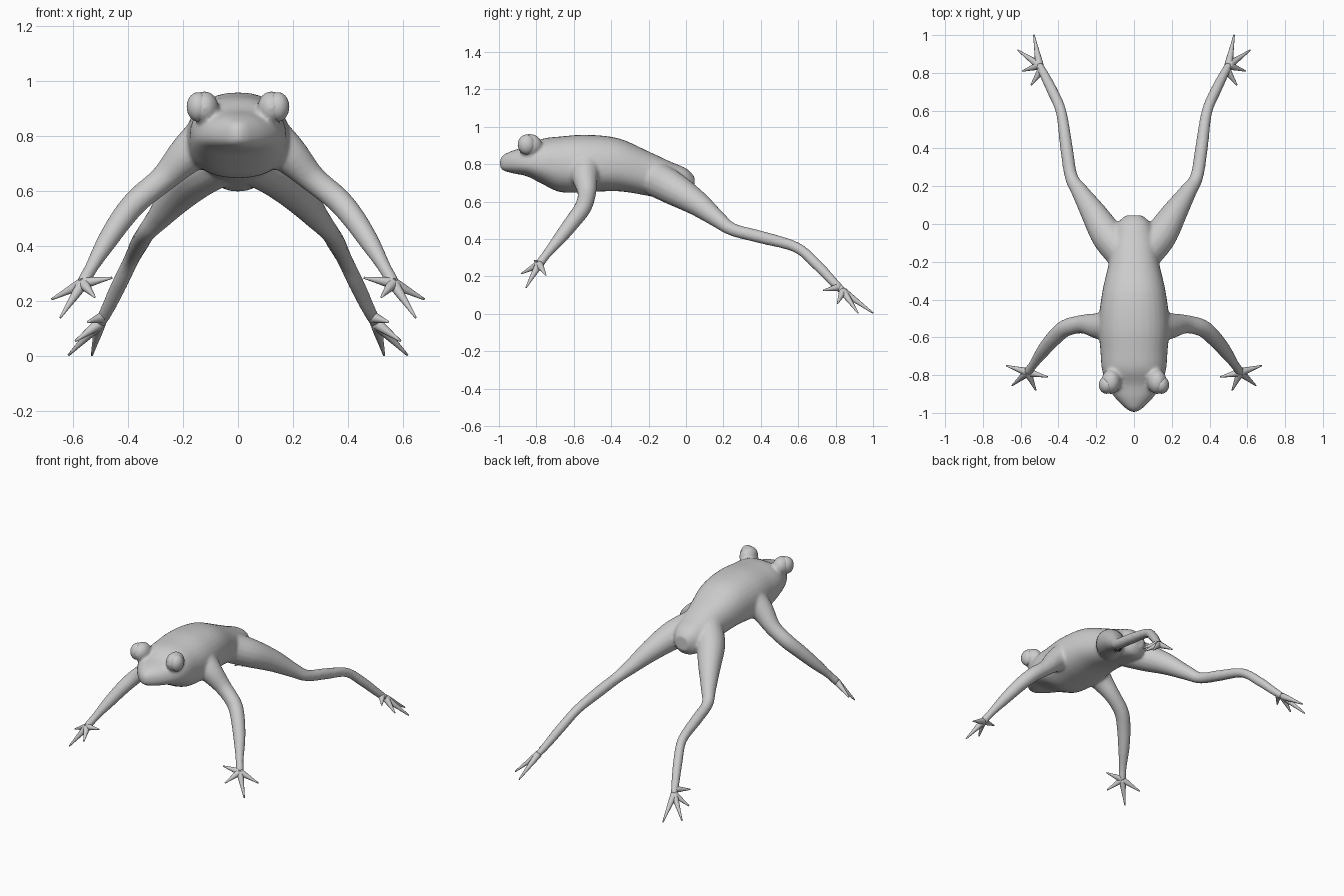
import bpy, bmesh
from math import sin, cos, pi, copysign
from mathutils import Vector, Matrix

if "Cube" in bpy.data.objects:
    bpy.data.objects.remove(bpy.data.objects["Cube"])


def spline(rows, steps=5):
    """Catmull-Rom interpolation of rows of numbers."""
    p = [Vector(r) for r in rows]
    p = [p[0] * 2 - p[1]] + p + [p[-1] * 2 - p[-2]]
    out = []
    for i in range(1, len(p) - 2):
        a, b, c, d = p[i - 1:i + 3]
        for k in range(steps):
            t = k / steps
            out.append(0.5 * (2 * b + (c - a) * t + (2 * a - 5 * b + 4 * c - d) * t * t
                              + (3 * b - a - 3 * c + d) * t ** 3))
    return out + [p[-2]]


def skin(bm, rings):
    """Closed surface through a list of point rings."""
    vs = [[bm.verts.new(c) for c in r] for r in rings]
    n = len(vs[0])
    for a, b in zip(vs, vs[1:]):
        for i in range(n):
            bm.faces.new((a[i], a[(i + 1) % n], b[(i + 1) % n], b[i]))
    bm.faces.new(vs[0][::-1])
    bm.faces.new(vs[-1])


def tube(bm, rows, side=1, n=16, steps=5):
    """Tapered limb; rows are x, y, z, radius."""
    pts = spline(rows, steps)
    rings = []
    for i, p in enumerate(pts):
        t = (pts[min(i + 1, len(pts) - 1)] - pts[max(i - 1, 0)]).to_3d()
        u = t.cross(Vector((0, 0, 1))).normalized()
        v = u.cross(t).normalized()
        ring = []
        for k in range(n):
            a = 2 * pi * k / n
            q = p.to_3d() + (u * cos(a) + v * sin(a)) * max(p[3], 0.002)
            ring.append((q.x * side, q.y, q.z))
        rings.append(ring)
    skin(bm, rings)


def ball(bm, loc, size):
    m = Matrix.Translation(loc) @ Matrix.Diagonal((*size, 1))
    bmesh.ops.create_uvsphere(bm, u_segments=28, v_segments=18, radius=1, matrix=m)


def finish(name, bm):
    bmesh.ops.recalc_face_normals(bm, faces=bm.faces)
    me = bpy.data.meshes.new(name)
    bm.to_mesh(me)
    bm.free()
    me.shade_smooth()
    ob = bpy.data.objects.new(name, me)
    bpy.context.collection.objects.link(ob)
    return ob


# torso and head sections: y, half width, top z, bottom z, height of widest point
BODY = [(-0.995, 0.012, 0.825, 0.785, 0.805), (-0.975, 0.045, 0.85, 0.765, 0.80),
        (-0.92, 0.10, 0.875, 0.75, 0.80), (-0.85, 0.145, 0.895, 0.735, 0.80),
        (-0.77, 0.17, 0.935, 0.695, 0.80), (-0.67, 0.178, 0.948, 0.65, 0.79),
        (-0.53, 0.188, 0.957, 0.65, 0.78), (-0.36, 0.168, 0.938, 0.655, 0.78),
        (-0.20, 0.132, 0.868, 0.63, 0.74), (-0.08, 0.115, 0.812, 0.605, 0.70),
        (0.0, 0.09, 0.778, 0.60, 0.69), (0.045, 0.045, 0.735, 0.64, 0.69)]
# limb centre lines: x, y, z, radius
ARM = [(0.09, -0.535, 0.80, 0.10), (0.18, -0.54, 0.735, 0.073), (0.27, -0.53, 0.645, 0.05),
       (0.36, -0.55, 0.57, 0.046), (0.42, -0.60, 0.50, 0.043), (0.48, -0.67, 0.41, 0.036),
       (0.53, -0.74, 0.325, 0.025), (0.563, -0.785, 0.265, 0.025)]
LEG = [(0.06, -0.15, 0.715, 0.095), (0.14, -0.06, 0.665, 0.088), (0.215, 0.06, 0.59, 0.068),
       (0.285, 0.17, 0.505, 0.046), (0.332, 0.25, 0.45, 0.035), (0.357, 0.40, 0.41, 0.034),
       (0.385, 0.59, 0.355, 0.029), (0.43, 0.70, 0.262, 0.029), (0.475, 0.79, 0.168, 0.025),
       (0.503, 0.845, 0.115, 0.020)]
FINGERS = [(0.676, -0.75, 0.207), (0.645, -0.855, 0.14), (0.52, -0.88, 0.215), (0.457, -0.81, 0.285)]
TOES = [(0.53, 1.0, 0.004), (0.615, 0.92, 0.004), (0.59, 0.81, 0.055), (0.545, 0.735, 0.125)]

# body with limbs, fused into one skin
bm = bmesh.new()
rings = []
for y, w, top, bot, mid in spline(BODY, 4):
    ring = []
    for k in range(32):
        c, s = cos(2 * pi * k / 32), sin(2 * pi * k / 32)
        h = (top - mid) if s > 0 else (mid - bot)
        ring.append((w * copysign(abs(c) ** 0.88, c), y, mid + h * copysign(abs(s) ** 0.88, s)))
    rings.append(ring)
skin(bm, rings)
for side in (-1, 1):
    tube(bm, ARM, side)
    tube(bm, LEG, side)
    ball(bm, (side * 0.122, -0.835, 0.902), (0.052, 0.066, 0.060))
body = finish("body", bm)
remesh = body.modifiers.new("fuse", 'REMESH')
remesh.mode = 'VOXEL'
remesh.voxel_size = 0.009
smooth = body.modifiers.new("soften", 'SMOOTH')
smooth.factor = 0.5
smooth.iterations = 7
bpy.context.view_layer.objects.active = body
body.select_set(True)
for name in ("fuse", "soften"):
    bpy.ops.object.modifier_apply(modifier=name)
body.data.shade_smooth()

# hands, feet and eyes on both sides
for side, label in ((-1, "right"), (1, "left")):
    for part, root, tips in (("hand", ARM[-1], FINGERS), ("foot", LEG[-2], TOES)):
        bm = bmesh.new()
        for i, tip in enumerate(tips):
            a, b = Vector(root[:3]), Vector(tip)
            if part == "foot":
                a = a.lerp(Vector(LEG[-1][:3]), 0.9 if i < 3 else 0.5)
            rows = [(*a.lerp(b, t), r) for t, r in ((0, 0.022), (0.3, 0.017), (0.6, 0.011), (1, 0.004))]
            tube(bm, rows, side, 10, 3)
        finish(f"{label}_{part}", bm)
    bm = bmesh.new()
    ball(bm, (side * 0.145, -0.852, 0.905), (0.041, 0.047, 0.053))
    finish(f"{label}_eye", bm)
